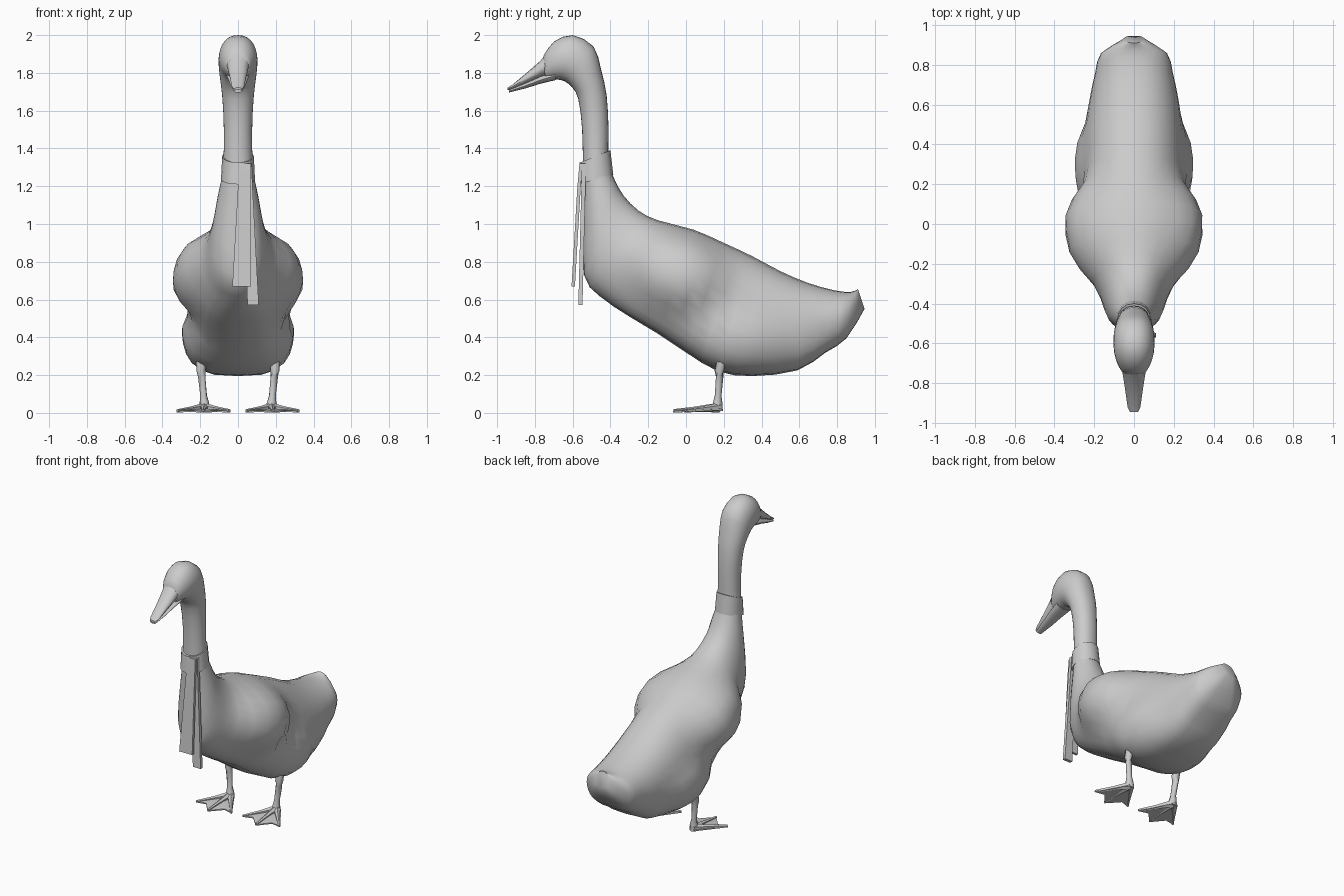
import bpy, bmesh, math
from mathutils import Vector

if "Cube" in bpy.data.objects:
    bpy.data.objects.remove(bpy.data.objects["Cube"])


def finish(bm, name, angle=50):
    bmesh.ops.recalc_face_normals(bm, faces=bm.faces)
    me = bpy.data.meshes.new(name)
    bm.to_mesh(me)
    bm.free()
    ob = bpy.data.objects.new(name, me)
    bpy.context.collection.objects.link(ob)
    bpy.ops.object.select_all(action='DESELECT')
    ob.select_set(True)
    bpy.context.view_layer.objects.active = ob
    bpy.ops.object.shade_smooth_by_angle(angle=math.radians(angle))
    return ob


def skin(name, rings, caps=True, angle=50):
    bm = bmesh.new()
    vs = [[bm.verts.new(p) for p in r] for r in rings]
    n = len(vs[0])
    for a, b in zip(vs, vs[1:]):
        for i in range(n):
            j = (i + 1) % n
            bm.faces.new((a[i], a[j], b[j], b[i]))
    if caps:
        bm.faces.new(vs[0])
        bm.faces.new(vs[-1])
    return finish(bm, name, angle)


def section(s, n=24, p_low=1.0):
    """Oval spanning a top and a bottom outline point: (top y, z, bottom y, z, half width)."""
    ty, tz, by, bz, w = s
    pts = []
    for i in range(n):
        a = 2 * math.pi * i / n
        c, u = math.cos(a), math.sin(a)
        p = p_low if u < 0 else 0.9
        t = 0.5 + 0.5 * u
        x = math.copysign(abs(c) ** p, c) * w
        pts.append(Vector((x, by + (ty - by) * t, bz + (tz - bz) * t)))
    return pts


def refine(secs):
    """Catmull-Rom midpoints between the sections."""
    out = []
    for i in range(len(secs) - 1):
        a, b, c, d = (secs[max(i - 1, 0)], secs[i], secs[i + 1],
                      secs[min(i + 2, len(secs) - 1)])
        out += [b, tuple((-p + 9 * q + 9 * r - s) / 16
                         for p, q, r, s in zip(a, b, c, d))]
    return out + [secs[-1]]


def tube(name, pts, n=8):
    """Upright or forward tube through (x, y, z, radius) points."""
    rings = []
    for i, p in enumerate(pts):
        d = (Vector(pts[min(i + 1, len(pts) - 1)][:3]) - Vector(pts[max(i - 1, 0)][:3]))
        q = d.to_track_quat('Z', 'X')
        rings.append([Vector(p[:3]) + q @ Vector((math.cos(k * 2 * math.pi / n) * p[3],
                      math.sin(k * 2 * math.pi / n) * p[3], 0)) for k in range(n)])
    return skin(name, rings)


# body, neck and head in one skin, tail to face
body = [
    (.91, .655, .945, .55, .05), (.87, .64, .85, .395, .165),
    (.78, .65, .74, .32, .195), (.64, .69, .59, .225, .225),
    (.50, .75, .35, .195, .245), (.35, .83, .17, .22, .25),
    (.20, .90, .0, .32, .25), (.04, .97, -.15, .42, .24),
    (-.15, 1.02, -.30, .51, .205), (-.25, 1.07, -.46, .62, .17),
    (-.33, 1.15, -.54, .73, .14), (-.38, 1.24, -.543, 1.0, .11),
    (-.41, 1.33, -.545, 1.25, .08), (-.41, 1.50, -.55, 1.50, .075),
    (-.42, 1.68, -.57, 1.66, .083), (-.45, 1.82, -.60, 1.72, .095),
    (-.49, 1.94, -.645, 1.757, .103), (-.60, 2.0, -.69, 1.765, .10),
    (-.70, 1.965, -.72, 1.765, .08), (-.755, 1.89, -.745, 1.765, .055)]
# swellings: (y, z, radius y, radius z, extra width) for shoulder and thigh
bumps = [(-.04, .76, .23, .21, .105), (.27, .36, .22, .16, .055)]
rings = []
for s in refine(body):
    p_low = .5 if s[0] > .25 else .62 if s[0] > -.2 else .95
    ring = section(s, 28, p_low)
    for v in ring:
        for y, z, ry, rz, amp in bumps:
            d2 = ((v.y - y) / ry) ** 2 + ((v.z - z) / rz) ** 2
            k = max(-1, min(1, v.x / .18))
            v.x += amp * k * math.exp(-d2 ** 2)
    rings.append(ring)
skin("body_neck_head", rings, angle=60)

# bill, two halves with a thin mouth gap
skin("upper_bill", [section(s, 12) for s in [
    (-.72, 1.925, -.70, 1.80, .065), (-.77, 1.865, -.77, 1.778, .054),
    (-.85, 1.795, -.85, 1.745, .042), (-.92, 1.737, -.92, 1.715, .032),
    (-.945, 1.722, -.945, 1.708, .02)]])
skin("lower_bill", [section(s, 12) for s in [
    (-.69, 1.81, -.69, 1.762, .06), (-.77, 1.782, -.77, 1.743, .05),
    (-.85, 1.746, -.85, 1.718, .038), (-.937, 1.71, -.937, 1.696, .022)]])

# collar band around the neck
skin("collar", [section(s, 16) for s in [
    (-.41, 1.262, -.545, 1.215, .075), (-.385, 1.26, -.572, 1.21, .09),
    (-.40, 1.39, -.563, 1.325, .084), (-.42, 1.385, -.545, 1.325, .07)]],
    caps=False, angle=30)


# hanging scarf ends: (left x, right x, y, z) rows
def ribbon(name, rows, t):
    skin(name, [[(a, y - t / 2, z), (b, y - t / 2, z), (b, y + t / 2, z), (a, y + t / 2, z)]
                for a, b, y, z in rows], angle=30)


ribbon("scarf_end_front", [(.01, .065, -.555, 1.32), (-.0, .067, -.566, 1.2),
                           (-.03, .07, -.597, .67)], .018)
ribbon("scarf_end_back", [(.025, .072, -.54, 1.32), (.03, .077, -.543, 1.2),
                          (.05, .11, -.559, .57)], .022)

# legs and webbed feet
for side, s in (("left", 1), ("right", -1)):
    tube(side + "_leg", [(s * .195, .19, .29, .028), (s * .195, .175, .22, .025),
                         (s * .192, .178, .19, .021), (s * .182, .17, .09, .018),
                         (s * .178, .168, .05, .026), (s * .178, .165, .012, .03)])
    tips = [(.045, -.01), (.185, -.065), (.32, .0)]
    for i, (x, y) in enumerate(tips):
        tube(f"{side}_toe_{i}", [(s * .178, .175, .028, .026),
                                 (s * (.178 + x) / 2, (.17 + y) / 2, .02, .014),
                                 (s * x, y, .011, .009)], 6)
    bm = bmesh.new()
    outline = [(.16, .19), (.04, -.01), (.11, .01), (.185, -.07),
               (.255, .012), (.325, .0), (.2, .19)]
    rows = []
    for dz in (0, .008):
        rows.append([bm.verts.new((s * x, y, .003 + dz + max(0, y) * .06)) for x, y in outline])
    hubs = [bm.verts.new((s * .18, .09, .012)), bm.verts.new((s * .18, .09, .024))]
    n = len(outline)
    for i in range(n):
        j = (i + 1) % n
        bm.faces.new((rows[0][i], rows[0][j], rows[1][j], rows[1][i]))
        for r, h in zip(rows, hubs):
            bm.faces.new((r[i], r[j], h))
    finish(bm, side + "_web", 30)
